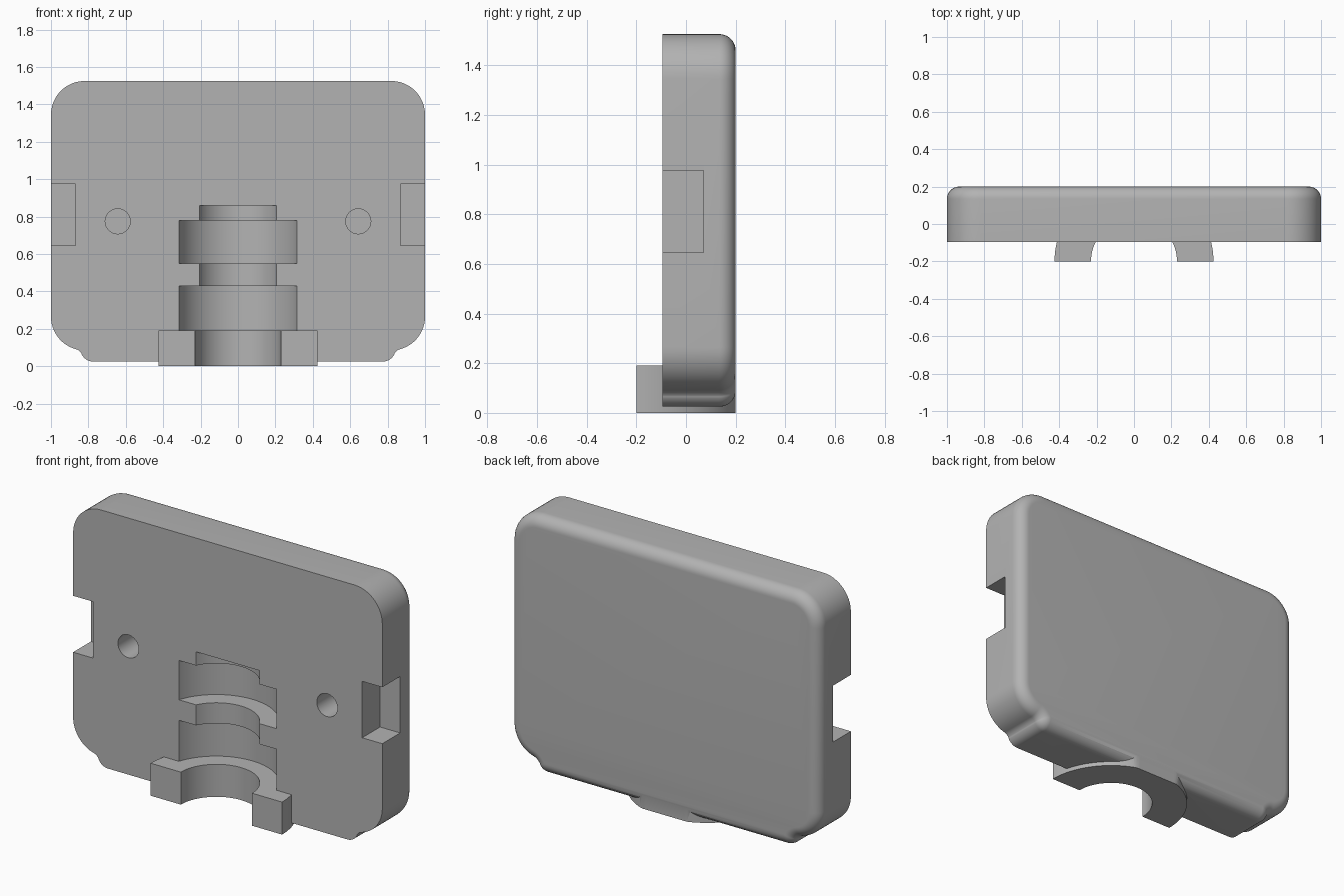
import bpy, bmesh
from math import cos, sin, pi, radians

if "Cube" in bpy.data.objects:
    bpy.data.objects.remove(bpy.data.objects["Cube"])

FRONT, BACK, AXIS_Y = -0.095, 0.2, -0.2
FILLET = 0.066

grey = bpy.data.materials.new("plain grey")
grey.use_nodes = True
colour = (0.45, 0.45, 0.45, 1)
grey.diffuse_color = colour
grey.node_tree.nodes["Principled BSDF"].inputs["Base Color"].default_value = colour


def make(name, rings):
    """Closed solid lofted through rings of equal length, capped at both ends."""
    bm = bmesh.new()
    loops = [[bm.verts.new(p) for p in ring] for ring in rings]
    for a, b in zip(loops, loops[1:]):
        for i in range(len(a)):
            j = (i + 1) % len(a)
            bm.faces.new((a[i], a[j], b[j], b[i]))
    bm.faces.new(loops[0])
    bm.faces.new(loops[-1])
    bmesh.ops.recalc_face_normals(bm, faces=bm.faces)
    mesh = bpy.data.meshes.new(name)
    bm.to_mesh(mesh)
    bm.free()
    mesh.materials.append(grey)
    obj = bpy.data.objects.new(name, mesh)
    bpy.context.collection.objects.link(obj)
    return obj


def circle(r, z, n=96):
    return [(r * cos(2 * pi * i / n), AXIS_Y + r * sin(2 * pi * i / n), z) for i in range(n)]


def combine(target, tool, operation):
    mod = target.modifiers.new(operation, "BOOLEAN")
    mod.operation, mod.solver, mod.object = operation, "EXACT", tool
    bpy.context.view_layer.objects.active = target
    bpy.ops.object.modifier_apply(modifier=mod.name)
    bpy.data.objects.remove(tool)


# Outline of the right half as arcs: centre x, centre z, radius, start, end, bulge
arcs = [(0.82, 1.345, 0.18, 90, 0, 1),
        (0.82, 0.265, 0.18, 0, -75, 1),
        (0.880, 0.043, 0.05, 105, 155, -1),
        (0.774, 0.093, 0.068, -25, -90, 1)]
half = []
for cx, cz, r, a0, a1, bulge in arcs:
    for i in range(13):
        if bulge < 0 and i in (0, 12):
            continue
        a = radians(a0 + (a1 - a0) * i / 12)
        half.append((cx + r * cos(a), cz + r * sin(a), bulge * cos(a), bulge * sin(a)))
outline = half + [(-x, z, -nx, nz) for x, z, nx, nz in reversed(half)]


def section(y, inset):
    return [(x - nx * inset, y, z - nz * inset) for x, z, nx, nz in outline]


# Body: slab with a rounded back edge
rounded = [section(BACK - FILLET * (1 - sin(a)), FILLET * (1 - cos(a)))
           for a in (pi / 2 * i / 10 for i in range(11))]
body = make("housing_half", [section(FRONT, 0)] + rounded)

# Collar: half disc at the bottom, flattened flush with the back
disc = [(0.425 * cos(pi * i / 64), min(AXIS_Y + 0.425 * sin(pi * i / 64), BACK - 0.001))
        for i in range(65)]
collar = make("collar", [[(x, y, z) for x, y in disc] for z in (0, 0.19)])
combine(body, collar, "UNION")

# Stepped round channel
NECK, WIDE = 0.23, 0.333
steps = [(NECK, -0.1), (NECK, 0.19), (WIDE, 0.19), (WIDE, 0.43), (NECK, 0.43),
         (NECK, 0.55), (WIDE, 0.55), (WIDE, 0.78), (NECK, 0.78), (NECK, 0.86)]
combine(body, make("channel_cutter", [circle(r, z) for r, z in steps]), "DIFFERENCE")

# Screw holes and side notches
for side in (-1, 1):
    hole = [[(side * 0.643 + 0.067 * cos(2 * pi * i / 48), y, 0.775 + 0.067 * sin(2 * pi * i / 48))
             for i in range(48)] for y in (-0.3, 0.07)]
    combine(body, make("hole_cutter", hole), "DIFFERENCE")
    notch = [[(side * x, y, z) for x, y in ((0.87, -0.3), (1.2, -0.3), (1.2, 0.07), (0.87, 0.07))]
             for z in (0.645, 0.975)]
    combine(body, make("notch_cutter", notch), "DIFFERENCE")

# Smooth curved walls, keep crisp edges
bpy.ops.object.select_all(action="DESELECT")
body.select_set(True)
bpy.context.view_layer.objects.active = body
bpy.ops.object.shade_smooth_by_angle(angle=radians(30))
